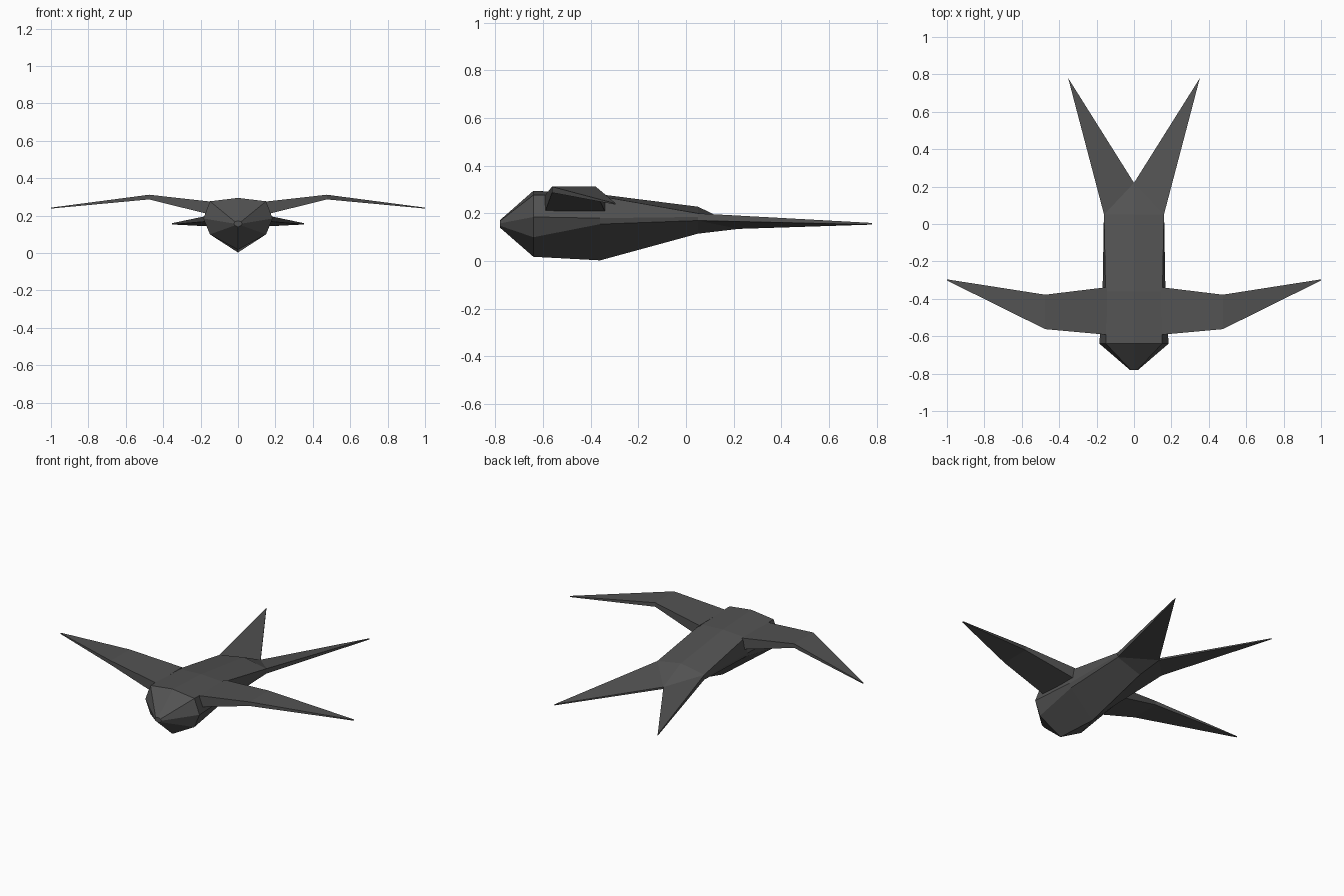
import bpy
import bmesh

cube = bpy.data.objects.get("Cube")
if cube:
    bpy.data.objects.remove(cube, do_unlink=True)

# One charcoal colour for the whole bird
charcoal = bpy.data.materials.new("charcoal")
charcoal.use_nodes = True
color = (0.085, 0.085, 0.085, 1)
charcoal.diffuse_color = color
bsdf = charcoal.node_tree.nodes["Principled BSDF"]
bsdf.inputs["Base Color"].default_value = color
bsdf.inputs["Roughness"].default_value = 0.9


def mirrored_part(name, points, faces):
    """Build the left half, mirror it across x = 0 and weld the seam."""
    bm = bmesh.new()
    verts = [bm.verts.new(p) for p in points]
    for f in faces:
        bm.faces.new([verts[i] for i in f])
    bmesh.ops.mirror(bm, geom=bm.verts[:] + bm.edges[:] + bm.faces[:],
                     axis='X', merge_dist=0.0001)
    bmesh.ops.remove_doubles(bm, verts=bm.verts[:], dist=0.0001)
    bmesh.ops.recalc_face_normals(bm, faces=bm.faces[:])
    mesh = bpy.data.meshes.new(name)
    bm.to_mesh(mesh)
    bm.free()
    mesh.materials.append(charcoal)
    obj = bpy.data.objects.new(name, mesh)
    bpy.context.collection.objects.link(obj)
    return obj


def loft_faces(rings, size, closed):
    """Quads joining consecutive rings, plus a cap at each end."""
    span = size if closed else size - 1
    faces = [(r * size + i, r * size + (i + 1) % size,
              (r + 1) * size + (i + 1) % size, (r + 1) * size + i)
             for r in range(rings - 1) for i in range(span)]
    faces.append(range(size))
    faces.append(range((rings - 1) * size, rings * size))
    return faces


# Head and body: half sections from ridge to keel, as y and (x, z) points
sections = [
    (-0.78, [(0, .172), (.017, .168), (.022, .158), (.017, .148), (0, .14)]),
    (-0.64, [(0, .295), (.15, .277), (.185, .185), (.15, .10), (0, .018)]),
    (-0.36, [(0, .28), (.152, .272), (.168, .18), (.157, .155), (0, .003)]),
    (0.05, [(0, .228), (.16, .2), (.161, .185), (.16, .17), (0, .115)]),
]
body_points = [(x, y, z) for y, ring in sections for x, z in ring]
mirrored_part("body", body_points, loft_faces(len(sections), 5, False))

# Forked tail: ridge, top side, low side, keel, notch pair, tip pair
tail_points = [
    (0, .05, .228), (.16, .05, .2), (.16, .05, .17), (0, .05, .115),
    (0, .22, .147), (0, .22, .135), (.352, .78, .16), (.352, .78, .153),
]
tail_faces = [(0, 1, 4), (1, 6, 4), (1, 2, 7, 6), (2, 3, 5),
              (2, 5, 7), (4, 6, 7, 5), (0, 1, 2, 3)]
mirrored_part("forked_tail", tail_points, tail_faces)

# Wings: x, front y, back y, bottom z, top z at root, bend and tip
stations = [(.145, -.592, -.338, .205, .275),
            (.475, -.562, -.378, .287, .312),
            (1.0, -.302, -.296, .238, .243)]
wing_points = []
for x, front, back, low, high in stations:
    wing_points += [(x, front, low), (x, front, high),
                    (x, back, high), (x, back, low)]
mirrored_part("wings", wing_points, loft_faces(len(stations), 4, True))
